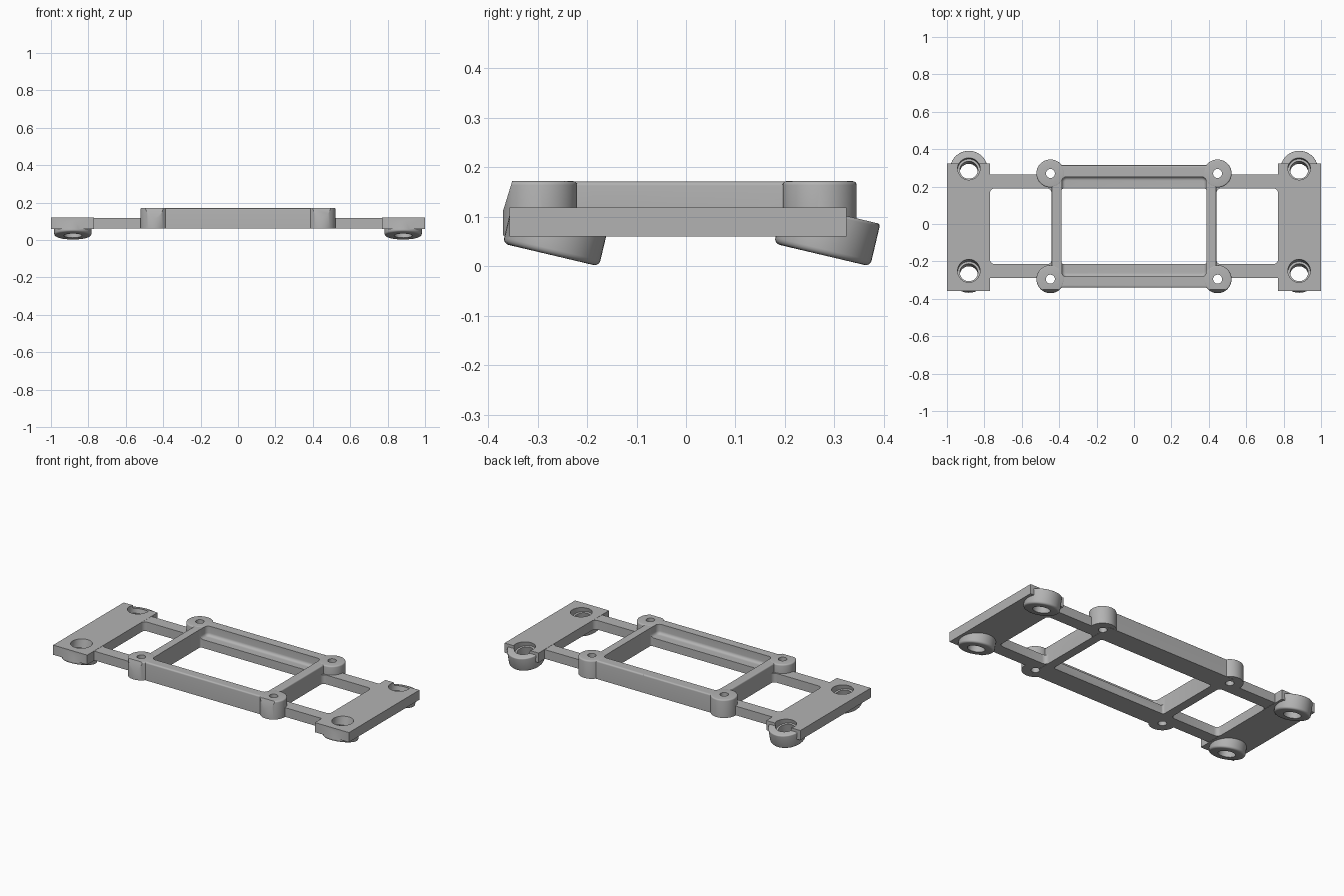
import bpy, bmesh, math
from mathutils import Matrix, Vector

if "Cube" in bpy.data.objects:
    bpy.data.objects.remove(bpy.data.objects["Cube"], do_unlink=True)

grey = bpy.data.materials.new("plain_grey")
grey.use_nodes = True
grey.diffuse_color = (0.45, 0.45, 0.45, 1)
grey.node_tree.nodes["Principled BSDF"].inputs["Base Color"].default_value = (0.45, 0.45, 0.45, 1)

LOW, MID, TOP = 0.062, 0.118, 0.171
TILT = -math.radians(13.3)


def make_object(name, bm):
    mesh = bpy.data.meshes.new(name)
    bmesh.ops.recalc_face_normals(bm, faces=bm.faces)
    bm.to_mesh(mesh)
    bm.free()
    mesh.materials.append(grey)
    obj = bpy.data.objects.new(name, mesh)
    bpy.context.collection.objects.link(obj)
    return obj


def block(name, x, y, z, corner=0, floor=0, rim=0):
    """Box with rounded upright corners and optional rounded floor or rim edges."""
    bm = bmesh.new()
    bmesh.ops.create_cube(bm, size=1)
    size = (x[1] - x[0], y[1] - y[0], z[1] - z[0])
    mid = Vector((sum(x) / 2, sum(y) / 2, sum(z) / 2))
    bm.transform(Matrix.Translation(mid) @ Matrix.Diagonal((*size, 1)))

    def round_edges(test, radius):
        if radius:
            edges = [e for e in bm.edges if test(*e.verts)]
            bmesh.ops.bevel(bm, geom=edges, offset=radius, segments=5, profile=0.5, affect='EDGES')

    round_edges(lambda a, b: abs(a.co.z - b.co.z) > 0.01, corner)
    round_edges(lambda a, b: max(a.co.z, b.co.z) < z[0] + 1e-4, floor)
    round_edges(lambda a, b: min(a.co.z, b.co.z) > z[1] - 1e-4, rim)
    return make_object(name, bm)


def post(name, centre, radius, z, tilt=0, floor=0, rim=0):
    """Cylinder from z[0] to z[1] along its axis, tilted about its base centre."""
    bm = bmesh.new()
    bmesh.ops.create_cone(bm, cap_ends=True, segments=40, radius1=radius, radius2=radius,
                          depth=z[1] - z[0])
    bm.transform(Matrix.Translation((0, 0, (z[0] + z[1]) / 2)))
    for level, width in ((z[0], floor), (z[1], rim)):
        if width:
            edges = [e for e in bm.edges if all(abs(v.co.z - level) < 1e-4 for v in e.verts)]
            bmesh.ops.bevel(bm, geom=edges, offset=width, segments=4, profile=0.5, affect='EDGES')
    bm.transform(Matrix.Translation(centre) @ Matrix.Rotation(tilt, 4, 'X'))
    return make_object(name, bm)


def combine(target, tool, operation):
    """Apply a boolean and discard the tool."""
    mod = target.modifiers.new("join", 'BOOLEAN')
    mod.operation, mod.solver, mod.object = operation, 'EXACT', tool
    bpy.context.view_layer.update()
    result = target.evaluated_get(bpy.context.evaluated_depsgraph_get())
    mesh = bpy.data.meshes.new_from_object(result)
    target.modifiers.clear()
    target.data = mesh
    bpy.data.objects.remove(tool, do_unlink=True)


# Low rails and raised centre frame
bracket = block("bracket_frame", (-0.8, 0.8), (-0.29, 0.265), (LOW, MID))
combine(bracket, block("raised_frame", (-0.44, 0.44), (-0.34, 0.315), (LOW - 0.001, TOP),
                       rim=0.008), 'UNION')

# Flat end plates
for s in (-1, 1):
    x = sorted((s * 0.77, s))
    combine(bracket, block("end_plate", x, (-0.357, 0.324), (LOW - 0.002, MID + 0.001)), 'UNION')

# Screw bosses at the frame corners
for s in (-1, 1):
    for y in (-0.295, 0.27):
        boss = post("corner_boss", (s * 0.447, y, 0), 0.075, (LOW, TOP + 0.001), rim=0.008)
        combine(bracket, boss, 'UNION')

# Centre opening with an inner ledge, and the side windows
combine(bracket, block("centre_cut", (-0.387, 0.387), (-0.215, 0.19), (0, 0.3), 0.012), 'DIFFERENCE')
combine(bracket, block("ledge_cut", (-0.386, 0.386), (-0.282, 0.252), (0.112, 0.3),
                       0.025, floor=0.018), 'DIFFERENCE')
for s in (-1, 1):
    x = sorted((s * 0.44, s * 0.77))
    combine(bracket, block("window_cut", x, (-0.215, 0.19), (0, 0.3), 0.025), 'DIFFERENCE')

# Tilted round feet, trimmed flush with the plates
foot_spots = [(s * 0.883, y, 0.023) for s in (-1, 1) for y in (-0.273, 0.275)]
for spot in foot_spots:
    foot = post("tilted_foot", spot, 0.1, (0, 0.088), TILT, floor=0.012, rim=0.006)
    combine(foot, block("trim", (-2, 2), (-1, 1), (MID, 0.4)), 'DIFFERENCE')
    combine(bracket, foot, 'UNION')

# Countersunk foot holes and boss screw holes
for spot in foot_spots:
    combine(bracket, post("foot_hole", spot, 0.048, (-0.1, 0.3), TILT), 'DIFFERENCE')
    combine(bracket, post("foot_recess", spot, 0.06, (0.06, 0.3), TILT), 'DIFFERENCE')
for s in (-1, 1):
    for y in (-0.295, 0.27):
        combine(bracket, post("boss_hole", (s * 0.447, y, 0), 0.024, (0, 0.3)), 'DIFFERENCE')

# Slanted flats on the front bosses
for s in (-1, 1):
    flat = block("boss_flat", (s * 0.447 - 0.1, s * 0.447 + 0.1), (-0.1, 0), (-0.1, 0.1))
    flat.matrix_world = Matrix.Translation((0, -0.358, 0.15)) @ Matrix.Rotation(-0.3, 4, 'X')
    combine(bracket, flat, 'DIFFERENCE')

bpy.ops.object.select_all(action='DESELECT')
bracket.select_set(True)
bpy.context.view_layer.objects.active = bracket
bpy.ops.object.shade_smooth_by_angle(angle=math.radians(30))
